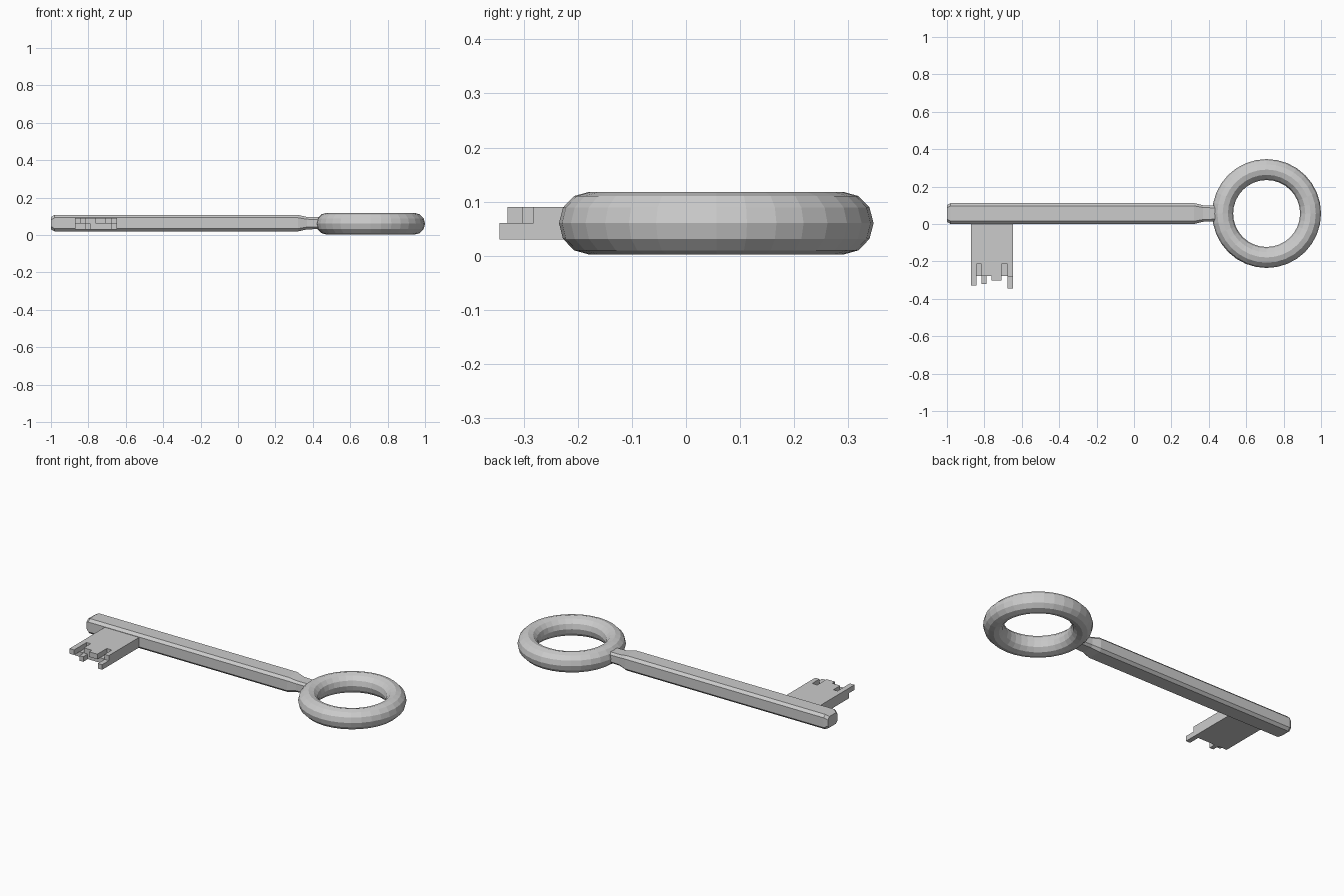
import bpy, bmesh
from math import cos, sin, pi

if "Cube" in bpy.data.objects:
    bpy.data.objects.remove(bpy.data.objects["Cube"])

CY, CZ = 0.056, 0.06


def make_object(name, bm):
    bmesh.ops.recalc_face_normals(bm, faces=bm.faces)
    mesh = bpy.data.meshes.new(name)
    bm.to_mesh(mesh)
    bm.free()
    obj = bpy.data.objects.new(name, mesh)
    bpy.context.collection.objects.link(obj)
    return obj


def box(bm, x0, x1, y0, y1, z0, z1):
    verts = bmesh.ops.create_cube(bm, size=1)["verts"]
    for v in verts:
        v.co = ((x0 + x1) / 2 + v.co.x * (x1 - x0),
                (y0 + y1) / 2 + v.co.y * (y1 - y0),
                (z0 + z1) / 2 + v.co.z * (z1 - z0))


# Bow: faceted ring handle
bm = bmesh.new()
SEG, SIDES = 32, 12
rings = []
for i in range(SEG):
    a = 2 * pi * i / SEG
    ring = []
    for j in range(SIDES):
        b = 2 * pi * j / SIDES
        r = 0.235 + 0.056 * cos(b)
        ring.append(bm.verts.new((0.709 + r * cos(a), CY + r * sin(a), CZ + 0.058 * sin(b))))
    rings.append(ring)
for i in range(SEG):
    p, q = rings[i], rings[(i + 1) % SEG]
    for j in range(SIDES):
        k = (j + 1) % SIDES
        bm.faces.new((p[j], q[j], q[k], p[k]))
make_object("bow_ring", bm)

# Shaft: chamfered bar with a beveled tip and a narrower neck
# each station is x, half width, half height, chamfer
bm = bmesh.new()
stations = [(-1.0, 0.045, 0.033, 0.015), (-0.98, 0.056, 0.044, 0.015),
            (0.32, 0.056, 0.044, 0.015), (0.37, 0.044, 0.033, 0.012),
            (0.435, 0.042, 0.032, 0.012)]
loops = []
for x, w, h, c in stations:
    outline = [(w, h - c), (w - c, h), (c - w, h), (-w, h - c),
               (-w, c - h), (c - w, -h), (w - c, -h), (w, c - h)]
    loops.append([bm.verts.new((x, CY + y, 0.063 + z)) for y, z in outline])
for p, q in zip(loops, loops[1:]):
    for j in range(8):
        k = (j + 1) % 8
        bm.faces.new((p[j], q[j], q[k], p[k]))
bm.faces.new(loops[0])
bm.faces.new(loops[-1])
make_object("shaft", bm)

# Bit: plate and two-level teeth
LOW, MID, TOP = 0.03, 0.06, 0.09
xs = [-0.872, -0.842, -0.815, -0.789, -0.762, -0.709, -0.676, -0.648]
# reach of the lower and upper layer in each column
lower = [0.278, 0.278, 0.32, 0.278, 0.278, 0.278, 0.345]
upper = [0.33, 0.214, 0.278, 0.278, 0.303, 0.214, 0.282]
bm = bmesh.new()


def layer(reach, z0, z1):
    pts = [(xs[0], 0.02)]
    for i, r in enumerate(reach):
        for p in ((xs[i], -r), (xs[i + 1], -r)):
            if p != pts[-1]:
                pts.append(p)
    pts.append((xs[-1], 0.02))
    face = bm.faces.new([bm.verts.new((x, y, z0)) for x, y in pts])
    new = bmesh.ops.extrude_face_region(bm, geom=[face], use_keep_orig=True)["geom"]
    bmesh.ops.translate(bm, vec=(0, 0, z1 - z0),
                        verts=[g for g in new if isinstance(g, bmesh.types.BMVert)])


layer(lower, LOW, MID)
layer(upper, MID, TOP)
make_object("bit_teeth", bm)
